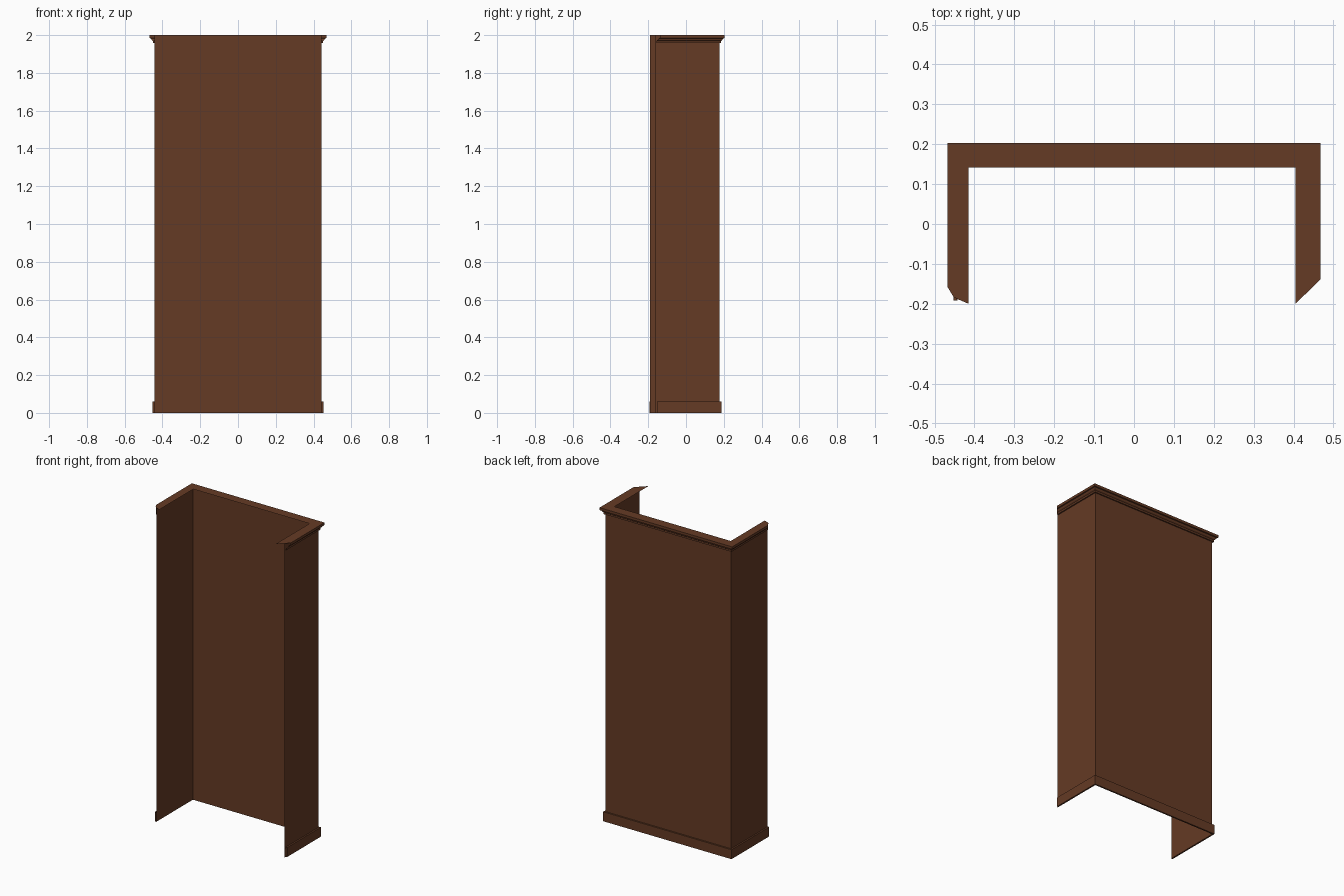
import bpy
import bmesh

if "Cube" in bpy.data.objects:
    bpy.data.objects.remove(bpy.data.objects["Cube"], do_unlink=True)

HALF_WIDTH = 0.4425
BACK = 0.178

wood = bpy.data.materials.new("brown_wood")
wood.use_nodes = True
wood.diffuse_color = (0.130, 0.043, 0.018, 1)
wood.node_tree.nodes["Principled BSDF"].inputs["Base Color"].default_value = wood.diffuse_color


def finish(name, bm):
    mesh = bpy.data.meshes.new(name)
    bm.to_mesh(mesh)
    bm.free()
    mesh.materials.append(wood)
    obj = bpy.data.objects.new(name, mesh)
    bpy.context.collection.objects.link(obj)
    return obj


def sweep(name, profile, left_end, right_end):
    """Run a profile of (outward offset, height) round the open U plan.
    Each end is a (y at the wall, slope) pair that gives its slanted cut."""
    bm = bmesh.new()
    rows = []
    for out, z in profile:
        x, y = HALF_WIDTH + out, BACK + out
        plan = [(x, left_end[0] + left_end[1] * out), (x, y),
                (-x, y), (-x, right_end[0] + right_end[1] * out)]
        rows.append([bm.verts.new((px, py, z)) for px, py in plan])
    for low, high in zip(rows, rows[1:]):
        for i in range(len(low) - 1):
            bm.faces.new((low[i], low[i + 1], high[i + 1], high[i]))
    return finish(name, bm)


# Thin back and side panels
sweep("wall_panels", [(0, 0), (0, 2)], (-0.1635, 1), (-0.19, 0))

# Plain skirting board round the foot
sweep("base_board", [(0, 0), (0.01, 0), (0.01, 0.06), (0, 0.06)],
      (-0.1635, 1), (-0.192, 0))

# Stepped moulding round the top
sweep("cornice_moulding",
      [(0, 1.957), (0.008, 1.957), (0.008, 1.968), (0.014, 1.973),
       (0.018, 1.982), (0.025, 1.984), (0.025, 2)],
      (-0.1635, 1), (-0.192, 1.4))

# Flat ledge on top, with mitred front ends
bm = bmesh.new()
ledge = [(0.405, -0.2), (0.4675, -0.139), (0.4675, 0.203), (-0.4675, 0.203),
         (-0.4675, -0.158), (-0.452, -0.184), (-0.415, -0.2),
         (-0.415, 0.142), (0.405, 0.142)]
bm.faces.new([bm.verts.new((x, y, 2)) for x, y in ledge])
bmesh.ops.triangulate(bm, faces=bm.faces[:])
finish("cornice_ledge", bm)
